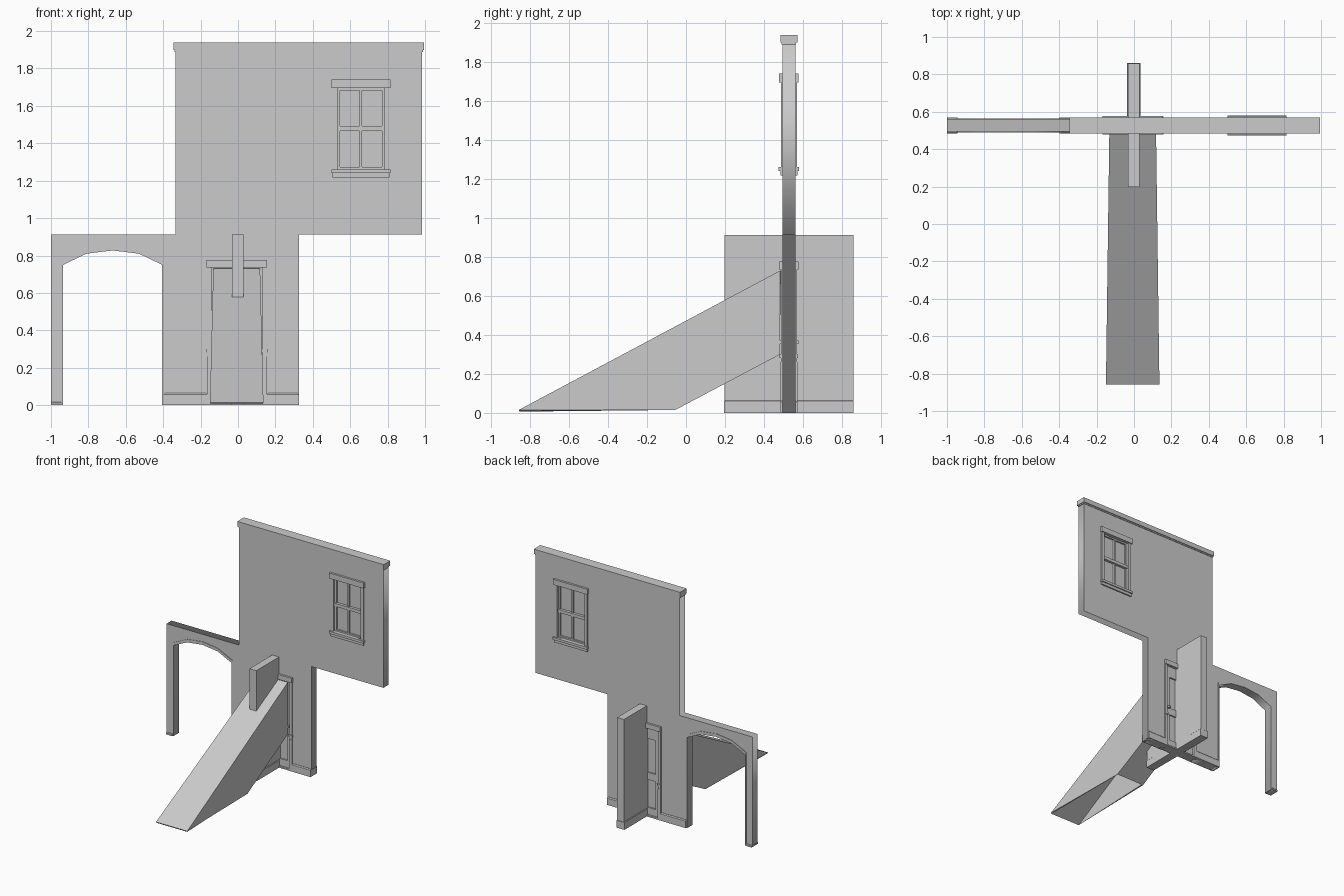
import bpy, bmesh, math

if "Cube" in bpy.data.objects:
    bpy.data.objects.remove(bpy.data.objects["Cube"])

WALL_Y = 0.5275      # centre plane of the thin wall
HALF = 0.033         # half its thickness


def box(name, x0, x1, y0, y1, z0, z1, bevel=0):
    bm = bmesh.new()
    bmesh.ops.create_cube(bm, size=1)
    for v in bm.verts:
        v.co = (x1 if v.co.x > 0 else x0,
                y1 if v.co.y > 0 else y0,
                z1 if v.co.z > 0 else z0)
    if bevel:
        top = [e for e in bm.edges if all(v.co.z > z1 - 1e-5 for v in e.verts)]
        bmesh.ops.bevel(bm, geom=top, offset=bevel, segments=1, affect='EDGES')
    me = bpy.data.meshes.new(name)
    bm.to_mesh(me)
    bm.free()
    ob = bpy.data.objects.new(name, me)
    bpy.context.collection.objects.link(ob)
    return ob


def slab(name, loops, half):
    """Flat outline in x/z (with optional holes), extruded both ways in y."""
    cu = bpy.data.curves.new(name, 'CURVE')
    cu.dimensions = '2D'
    cu.fill_mode = 'BOTH'
    cu.extrude = half
    for pts in loops:
        sp = cu.splines.new('POLY')
        sp.points.add(len(pts) - 1)
        for p, (x, z) in zip(sp.points, pts):
            p.co = (x, z, 0, 1)
        sp.use_cyclic_u = True
    ob = bpy.data.objects.new(name, cu)
    ob.location.y = WALL_Y
    ob.rotation_euler.x = math.pi / 2
    bpy.context.collection.objects.link(ob)
    bpy.ops.object.select_all(action='DESELECT')
    ob.select_set(True)
    bpy.context.view_layer.objects.active = ob
    bpy.ops.object.convert(target='MESH')
    return bpy.context.object


def across(name, x0, x1, z0, z1, half, bevel=0):
    """Box passing through the wall, proud equally on both faces."""
    return box(name, x0, x1, WALL_Y - half, WALL_Y + half, z0, z1, bevel)


def rect(x0, x1, z0, z1):
    return [(x0, z0), (x1, z0), (x1, z1), (x0, z1)]


# Main wall: stepped outline with arch, doorway and window opening
arch = [(-0.945, 0), (-0.945, 0.77), (-0.81, 0.835), (-0.67, 0.852),
        (-0.53, 0.835), (-0.395, 0.77), (-0.395, 0)]
arch_in = [(-0.935, 0), (-0.935, 0.75), (-0.81, 0.81), (-0.67, 0.827),
           (-0.53, 0.81), (-0.405, 0.75), (-0.405, 0)]
outline = ([(-1, 0)] + arch +
           [(-0.14, 0), (-0.14, 0.735), (0.13, 0.735), (0.13, 0), (0.325, 0),
            (0.325, 0.912), (0.985, 0.912), (0.985, 1.89), (-0.335, 1.89),
            (-0.335, 0.912), (-1, 0.912)])
slab("main_wall", [outline, rect(0.53, 0.785, 1.26, 1.695)], HALF)
slab("arch_trim", [arch + arch_in[::-1]], HALF + 0.004)

# Roof cap with a thin step beneath it
across("cap", -0.345, 0.995, 1.898, 1.938, 0.043)
across("cap_step", -0.34, 0.99, 1.888, 1.9, 0.037)

# Crossing wall
box("cross_wall", -0.033, 0.03, 0.197, 0.858, 0, 0.912)

# Skirting boards
for x0, x1 in ((-1, -0.945), (-0.397, -0.165), (0.155, 0.325)):
    # the narrow arch foot only has a low block
    if x1 < -0.9:
        across("arch_foot", x0, x1 + 0.002, 0, 0.016, 0.043, 0.004)
    else:
        across("skirting", x0, x1, 0, 0.064, 0.043, 0.007)
for y0, y1 in ((0.195, WALL_Y - HALF), (WALL_Y + HALF, 0.86)):
    box("cross_skirting", -0.038, 0.035, y0, y1, 0, 0.064, 0.004)

# Window: pane, casing, sash frame and bars
across("window_pane", 0.53, 0.785, 1.26, 1.695, 0.008)
across("window_head", 0.5, 0.815, 1.695, 1.74, 0.05)
across("window_sill", 0.5, 0.815, 1.24, 1.26, 0.053)
across("window_apron", 0.505, 0.81, 1.217, 1.242, 0.044)
for x in (0.507, 0.783):
    across("window_casing", x, x + 0.025, 1.255, 1.7, 0.041)
across("window_rail", 0.53, 0.785, 1.466, 1.492, 0.03)
across("window_bar", 0.65, 0.664, 1.26, 1.695, 0.022)
for x in (0.532, 0.769):
    across("window_stile", x, x + 0.014, 1.26, 1.695, 0.022)
for z in (1.26, 1.683):
    across("window_sash", 0.53, 0.785, z, z + 0.012, 0.022)

# Door: recessed leaf, casing, rails and knobs
across("door_leaf", -0.14, 0.13, 0.004, 0.735, 0.014)
across("door_head", -0.168, 0.156, 0.735, 0.775, 0.05)
across("door_threshold", -0.165, 0.155, 0, 0.012, 0.041)
for x0, x1 in ((-0.166, -0.14), (0.13, 0.154)):
    across("door_casing", x0, x1, 0, 0.735, 0.041)
    across("door_casing_band", x0 - 0.003, x1 + 0.003, 0.282, 0.3, 0.048)
    across("door_casing_plinth", x0 - 0.001, x1 + 0.001, 0, 0.26, 0.044)
for z0, z1 in ((0.012, 0.07), (0.3, 0.36), (0.64, 0.735)):
    across("door_rail", -0.14, 0.13, z0, z1, 0.026)
for x in (-0.14, 0.1):
    across("door_stile", x, x + 0.03, 0.012, 0.735, 0.026)
across("door_knob", 0.105, 0.121, 0.352, 0.37, 0.05)

# Ramp: tapered hollow chute, open underneath and at the doorway
profile = [(-0.858, 0.015), (0.483, 0.73), (0.483, 0.3), (-0.055, 0.015)]
bm = bmesh.new()
sides = []
for s in (-1, 1):
    row = []
    for y, z in profile:
        t = (y + 0.858) / 1.341
        row.append(bm.verts.new((-0.007 + s * (0.143 - 0.018 * t), y, z)))
    sides.append(row)
    bm.faces.new(row)
for i in (0, 2):
    bm.faces.new((sides[0][i], sides[0][i + 1], sides[1][i + 1], sides[1][i]))
bmesh.ops.recalc_face_normals(bm, faces=bm.faces)
bm.faces.ensure_lookup_table()
# keep the sloping top facing upward so the shell thickens inward
if bm.faces[2].normal.z < 0:
    bmesh.ops.reverse_faces(bm, faces=bm.faces)
me = bpy.data.meshes.new("ramp")
bm.to_mesh(me)
bm.free()
ramp = bpy.data.objects.new("ramp", me)
bpy.context.collection.objects.link(ramp)
shell = ramp.modifiers.new("shell", 'SOLIDIFY')
shell.thickness = 0.01
shell.offset = -1
